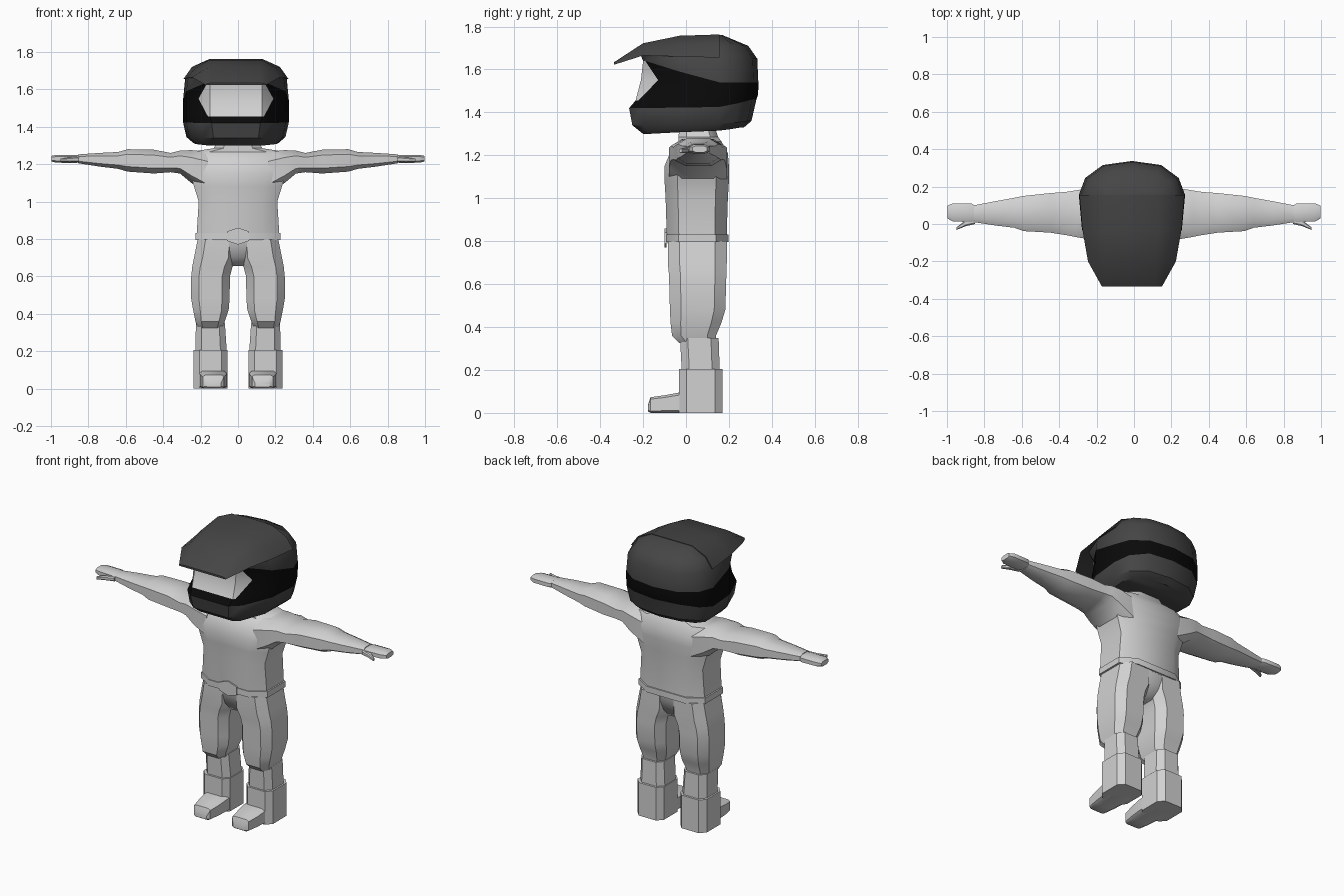
import bpy, bmesh, math


def material(name, v):
    m = bpy.data.materials.new(name)
    m.diffuse_color = (v, v, v, 1)
    return m


SUIT = material("suit light grey", 0.64)
SHELL = material("helmet dark grey", 0.06)
BAND = material("band black", 0.003)


def loft(name, rings, mats=(SUIT,), rule=lambda i, j: 0, angle=35):
    """Skin a list of equal-length closed rings and cap both ends."""
    bm = bmesh.new()
    vs = [[bm.verts.new(p) for p in r] for r in rings]
    n = len(rings[0])
    for i in range(len(rings) - 1):
        for j in range(n):
            k = (j + 1) % n
            f = bm.faces.new((vs[i][j], vs[i][k], vs[i + 1][k], vs[i + 1][j]))
            f.material_index = rule(i, j)
    for r in (vs[0], vs[-1]):
        for k in range(n // 2):
            ids = dict.fromkeys((k, k + 1, n - k - 1, (n - k) % n))
            bm.faces.new([r[a] for a in ids])
    bmesh.ops.recalc_face_normals(bm, faces=bm.faces)
    me = bpy.data.meshes.new(name)
    bm.to_mesh(me)
    bm.free()
    for m in mats:
        me.materials.append(m)
    ob = bpy.data.objects.new(name, me)
    bpy.context.collection.objects.link(ob)
    bpy.ops.object.select_all(action='DESELECT')
    ob.select_set(True)
    bpy.context.view_layer.objects.active = ob
    bpy.ops.object.shade_smooth_by_angle(angle=math.radians(angle))
    return ob


def octagon(a0, a1, b0, b1, c):
    """Rectangle with its corners cut off by the fraction c."""
    ca, cb = c * (a1 - a0) / 2, c * (b1 - b0) / 2
    return [(a0 + ca, b0), (a1 - ca, b0), (a1, b0 + cb), (a1, b1 - cb),
            (a1 - ca, b1), (a0 + ca, b1), (a0, b1 - cb), (a0, b0 + cb)]


def column(name, rows, s=1, c=0.4):
    """Rows are x0, x1, y0, y1, z."""
    return loft(name, [[(s * x, y, r[4]) for x, y in octagon(*r[:4], c)] for r in rows])


def along_x(name, rows, s, c=0.45):
    """Rows are x, y0, y1, z0, z1."""
    return loft(name, [[(s * r[0], y, z) for y, z in octagon(*r[1:], c)] for r in rows])


def along_y(name, rows, s, c=0.25):
    """Rows are y, x0, x1, z0, z1."""
    return loft(name, [[(s * x, r[0], z) for x, z in octagon(*r[1:], c)] for r in rows])


# Torso with shoulders and neck
column("torso", [(-h, h, a, b, z) for h, a, b, z in (
    (.215, -.085, .19, .79), (.22, -.09, .19, .84), (.21, -.095, .195, 1.0),
    (.235, -.1, .2, 1.08), (.255, -.1, .2, 1.15), (.28, -.075, .195, 1.21),
    (.26, -.035, .165, 1.265), (.13, -.035, .15, 1.285), (.1, -.03, .13, 1.34))])

# Hips between the legs
column("hips", [(-h, h, a, b, z) for h, a, b, z in (
    (.045, -.03, .13, .655), (.13, -.07, .17, .70), (.2, -.083, .187, .76),
    (.216, -.085, .19, .80))])

# Belt and pointed buckle
column("belt", [(-.228, .228, -.094, .197, z) for z in (.795, .832)])
BUCKLE = [(0, .77), (.06, .79), (.06, .84), (0, .86), (-.06, .84), (-.06, .79)]
loft("buckle", [[(x, y, z) for x, z in BUCKLE] for y in (-.09, -.099)], angle=20)

for s, side in ((1, "left"), (-1, "right")):
    # Arm with padded upper sleeve, forearm and flat hand
    along_x(side + "_arm", [
        (.16, -.08, .19, 1.04, 1.265), (.25, -.08, .19, 1.10, 1.275),
        (.31, -.07, .18, 1.15, 1.272), (.36, -.06, .172, 1.157, 1.26),
        (.45, -.046, .165, 1.15, 1.277), (.59, -.038, .15, 1.16, 1.28),
        (.64, -.02, .14, 1.175, 1.265), (.74, -.008, .122, 1.187, 1.26),
        (.855, .01, .1, 1.205, 1.252)], s)
    along_x(side + "_hand", [
        (.845, .018, .095, 1.21, 1.247), (.87, .01, .11, 1.206, 1.25),
        (.97, .014, .11, 1.208, 1.25), (.998, .03, .098, 1.214, 1.244)], s)
    along_x(side + "_thumb", [
        (.85, .0, .03, 1.212, 1.24), (.90, -.012, .02, 1.21, 1.236),
        (.95, -.032, -.018, 1.212, 1.23)], s)

    # Baggy trouser leg
    column(side + "_trouser_leg", [
        (.005, .215, -.085, .19, .80), (.005, .235, -.085, .19, .70),
        (.03, .245, -.08, .188, .65), (.043, .25, -.078, .187, .6),
        (.045, .25, -.075, .183, .48), (.05, .24, -.072, .165, .42),
        (.07, .228, -.065, .14, .36), (.085, .215, -.03, .14, .325)], s)

    # Boot: cuff, shaft and foot
    column(side + "_boot_cuff", [(.07, .225, -.028, .152, .35),
                                 (.06, .228, -.02, .157, .2)], s)
    column(side + "_boot_shaft", [(.056, .238, -.032, .17, z) for z in (0, .205)], s, .35)
    along_y(side + "_foot", [
        (-.178, .09, .17, .008, .035), (-.165, .075, .188, 0, .073),
        (-.1, .065, .2, 0, .082), (-.03, .058, .207, 0, .095),
        (.08, .058, .232, 0, .095)], s)

# Helmet rings: half width, front y, back y, front z, side z, back z,
# then x of the front corner and x, y of the opening corner
OFF = -.011
HELMET = [
    (.23, -.20, .27, 1.30, 1.315, 1.33, .11, .15, -.17),
    (.265, -.25, .305, 1.34, 1.345, 1.36, .12, .18, -.2),
    (.283, -.265, .328, 1.42, 1.425, 1.46, .13, .19, -.21),
    (.283, -.235, .335, 1.455, 1.47, 1.48, .14, .15, -.222),
    (.284, -.21, .337, 1.55, 1.51, 1.51, .14, .2, -.13),
    (.283, -.2, .337, 1.64, 1.54, 1.54, .14, .15, -.19),
    (.272, -.21, .332, 1.665, 1.655, 1.65, .15, .2, -.17),
    (.23, -.19, .29, 1.705, 1.715, 1.71, .12, .16, -.16),
    (.14, -.18, .17, 1.72, 1.76, 1.76, .11, .13, -.15)]


def helmet_ring(w, yf, yb, zf, zs, zb, x1, x2, y2):
    m, d = .155, yb - .155
    half = [(0, yf, zf), (x1, yf, zf), (x2, y2, zf),
            (.94 * w, -.03, (zf + zs) / 2), (w, m, zs),
            (.88 * w, m + .5 * d, (zs + zb) / 2), (.55 * w, m + .88 * d, zb), (0, yb, zb)]
    ring = half + [(-x, y, z) for x, y, z in half[6:0:-1]]
    return [(x + OFF, y, z) for x, y, z in ring]


def helmet_colour(i, j):
    if i in (3, 4) and min(j, 13 - j) < 2:
        return 2                        # visor
    return 1 if i in (2, 3, 4) else 0   # black band, grey shell


loft("helmet", [helmet_ring(*r) for r in HELMET], (SHELL, BAND, SUIT), helmet_colour)

# Sun peak over the visor: y, then x and z of edge, shoulder and crown
PEAK = [(-.335, .16, 1.622, .155, 1.63, .13, 1.634),
        (-.2, .235, 1.665, .18, 1.70, .13, 1.722),
        (-.03, .265, 1.66, .215, 1.715, .14, 1.757),
        (.155, .281, 1.655, .235, 1.72, .14, 1.763)]
rings = []
for y, *p in PEAK:
    half = list(zip(p[::2], p[1::2]))
    rings.append([(x + OFF, y, z) for x, z in half + [(-x, z) for x, z in half[::-1]]])
loft("helmet_peak", rings, (SHELL,))
